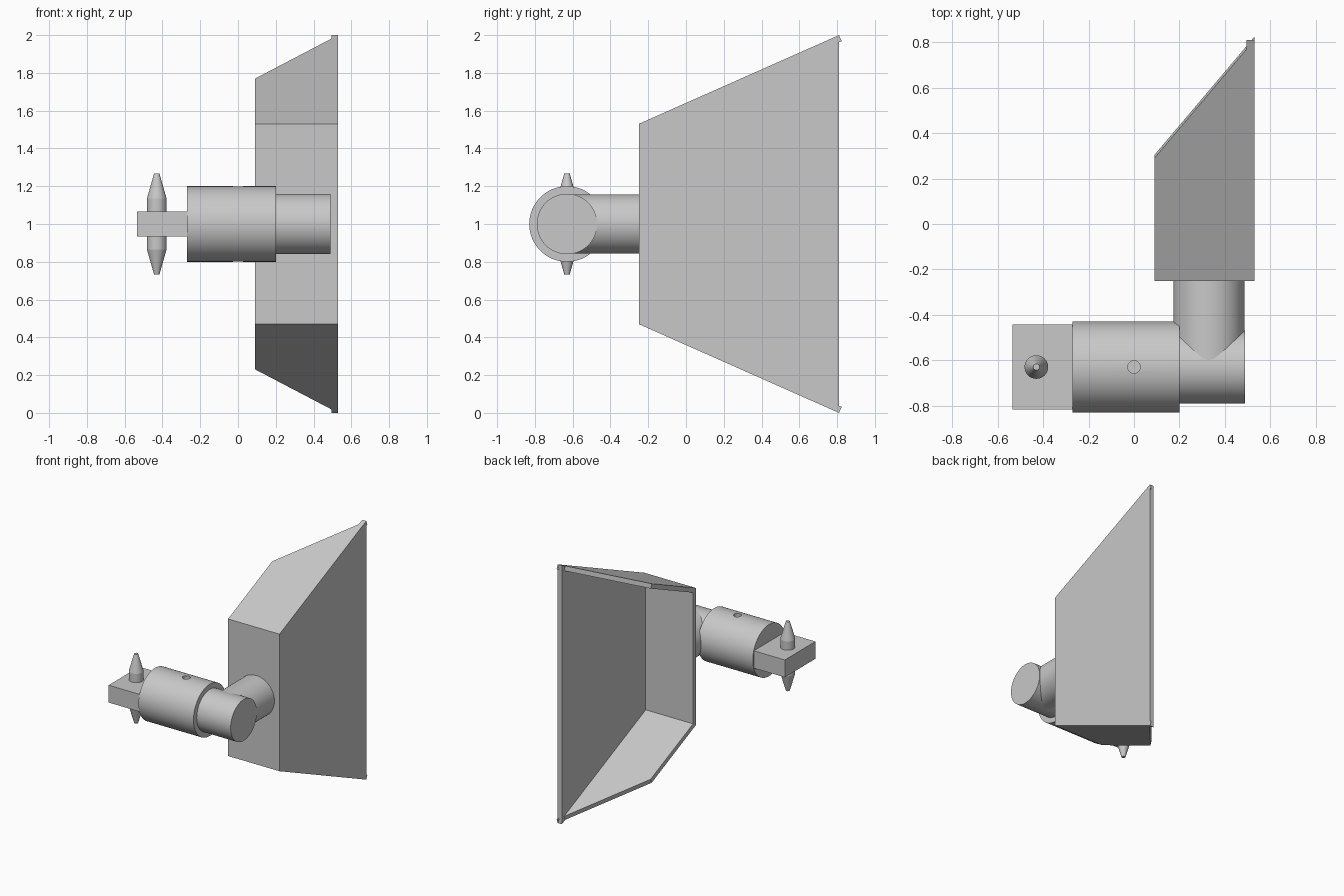
import bpy, bmesh, math
from mathutils import Matrix, Vector

cube = bpy.data.objects.get("Cube")
if cube:
    bpy.data.objects.remove(cube, do_unlink=True)

# One plain grey for the whole model
grey = bpy.data.materials.new("light grey")
grey.use_nodes = True
colour = (0.58, 0.58, 0.58, 1)
grey.diffuse_color = colour
grey.node_tree.nodes["Principled BSDF"].inputs["Base Color"].default_value = colour


def finish(name, bm, smooth=False):
    bmesh.ops.recalc_face_normals(bm, faces=bm.faces)
    mesh = bpy.data.meshes.new(name)
    bm.to_mesh(mesh)
    bm.free()
    mesh.materials.append(grey)
    obj = bpy.data.objects.new(name, mesh)
    bpy.context.collection.objects.link(obj)
    if smooth:
        smooth_shade(obj)
    return obj


def select_only(obj):
    bpy.ops.object.select_all(action='DESELECT')
    obj.select_set(True)
    bpy.context.view_layer.objects.active = obj


def smooth_shade(obj):
    select_only(obj)
    bpy.ops.object.shade_smooth_by_angle(angle=math.radians(30))


def rod(name, start, end, radius, tip=None, smooth=True, sides=64):
    """Cylinder or cone from start to end."""
    start, end = Vector(start), Vector(end)
    axis = end - start
    turn = axis.to_track_quat('Z', 'Y').to_matrix().to_4x4()
    bm = bmesh.new()
    bmesh.ops.create_cone(bm, cap_ends=True, segments=sides, radius1=radius,
                          radius2=radius if tip is None else tip, depth=axis.length,
                          matrix=Matrix.Translation((start + end) / 2) @ turn)
    return finish(name, bm, smooth)


def plate(name, outline, thickness):
    """Solid made by sweeping a flat outline along the thickness vector."""
    bm = bmesh.new()
    face = bm.faces.new([bm.verts.new(p) for p in outline])
    swept = bmesh.ops.extrude_face_region(bm, geom=[face], use_keep_orig=True)
    verts = [v for v in swept["geom"] if isinstance(v, bmesh.types.BMVert)]
    bmesh.ops.translate(bm, verts=verts, vec=thickness)
    return finish(name, bm)


# Flared shell: back wall, side wall and two slanted walls
inner, outer, back, rim, wall = 0.09, 0.53, -0.25, 0.81, 0.035
mid, half_back, half_rim = 1.0, 0.53, 1.0
slope = (half_rim - half_back) / (rim - back)
cut_y = 0.29
half_cut = half_back + slope * (cut_y - back)

plate("shell_back_wall",
      [(inner, back, mid - half_back), (outer, back, mid - half_back),
       (outer, back, mid + half_back), (inner, back, mid + half_back)], (0, wall, 0))
plate("shell_side_wall",
      [(outer, back, mid - half_back), (outer, rim, mid - half_rim),
       (outer, rim, mid + half_rim), (outer, back, mid + half_back)], (-wall, 0, 0))
inward = Vector((0, slope, -1)).normalized() * wall
for name, s in (("shell_top_wall", 1), ("shell_bottom_wall", -1)):
    plate(name,
          [(inner, back, mid + s * half_back), (outer, back, mid + s * half_back),
           (outer, rim, mid + s * half_rim), (inner, cut_y, mid + s * half_cut)],
          (0, inward.y, s * inward.z))

# Elbow: horizontal arm and the stem joining it to the shell
axis_y = -0.63
rod("arm", (0.1, axis_y, mid), (0.49, axis_y, mid), 0.16)
rod("stem", (0.33, axis_y, mid), (0.33, back + 0.01, mid), 0.157)

# Sleeve with a small blind hole above and below
sleeve = rod("sleeve", (-0.27, axis_y, mid), (0.2, axis_y, mid), 0.2, smooth=False)
for s in (1, -1):
    cutter = rod("hole_cutter", (0, axis_y, mid + s * 0.16), (0, axis_y, mid + s * 0.25),
                 0.028, smooth=False, sides=24)
    cutter.hide_render = True
    cut = sleeve.modifiers.new("hole", 'BOOLEAN')
    cut.operation = 'DIFFERENCE'
    cut.solver = 'EXACT'
    cut.object = cutter
    select_only(sleeve)
    bpy.ops.object.modifier_apply(modifier=cut.name)
    bpy.data.objects.remove(cutter, do_unlink=True)
smooth_shade(sleeve)

# Flat tongue at the end of the sleeve
low, high = mid - 0.067, mid + 0.067
plate("tongue", [(-0.535, axis_y - 0.187, low), (-0.26, axis_y - 0.187, low),
                 (-0.26, axis_y + 0.187, low), (-0.535, axis_y + 0.187, low)],
      (0, 0, high - low))

# Tapered pin through the tongue
pin_x = -0.43
rod("pin_body", (pin_x, axis_y, mid - 0.135), (pin_x, axis_y, mid + 0.135), 0.052, sides=32)
for name, s in (("pin_upper_tip", 1), ("pin_lower_tip", -1)):
    rod(name, (pin_x, axis_y, mid + s * 0.135), (pin_x, axis_y, mid + s * 0.268),
        0.052, tip=0.014, sides=32)
